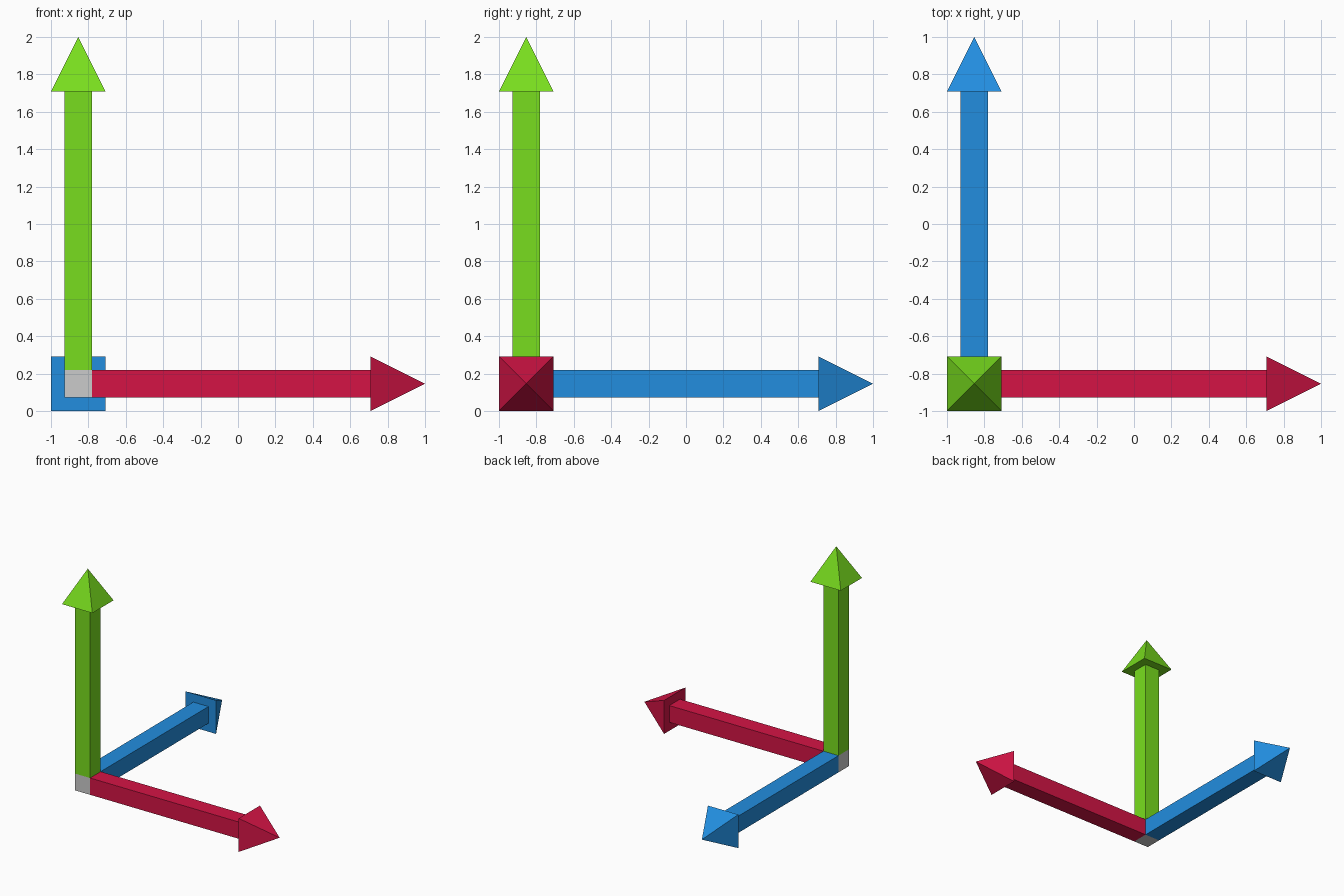
import bpy
import bmesh
from math import pi, sqrt
from mathutils import Matrix, Vector

if "Cube" in bpy.data.objects:
    bpy.data.objects.remove(bpy.data.objects["Cube"])

HUB = Vector((-0.8536, -0.8536, 0.1464))   # where the three axes meet
SHAFT = 0.1464                             # shaft thickness, also hub size
HEAD = 0.2929                              # head width and height
REACH = 1.8536                             # hub centre to arrow tip


def add_object(name, bm, matrix, material=None):
    mesh = bpy.data.meshes.new(name)
    bm.transform(matrix)
    bm.normal_update()
    bm.to_mesh(mesh)
    bm.free()
    if material:
        mesh.materials.append(material)
    obj = bpy.data.objects.new(name, mesh)
    bpy.context.collection.objects.link(obj)
    return obj


def add_box(name, size, matrix, material=None):
    bm = bmesh.new()
    bmesh.ops.create_cube(bm, size=1)
    bmesh.ops.scale(bm, vec=size, verts=bm.verts)
    return add_object(name, bm, matrix, material)


def add_arrow(name, color, rotation):
    mat = bpy.data.materials.new(name + "_paint")
    mat.diffuse_color = (*color, 1)
    mat.use_nodes = True
    mat.node_tree.nodes["Principled BSDF"].inputs["Base Color"].default_value = mat.diffuse_color
    place = Matrix.Translation(HUB) @ rotation

    # Square shaft from the hub face to the base of the head
    start, end = SHAFT / 2, REACH - HEAD
    add_box(name + "_shaft", (SHAFT, SHAFT, end - start),
            place @ Matrix.Translation((0, 0, (start + end) / 2)), mat)

    # Four-sided pyramid head
    bm = bmesh.new()
    bmesh.ops.create_cone(bm, cap_ends=True, segments=4, depth=HEAD,
                          radius1=HEAD / sqrt(2), radius2=0)
    bmesh.ops.remove_doubles(bm, verts=bm.verts, dist=1e-5)
    # Turn the pyramid only if its corners lie on the axes
    if min(abs(v.co.x) for v in bm.verts if v.co.z < 0) < 0.01:
        bmesh.ops.rotate(bm, verts=bm.verts, matrix=Matrix.Rotation(pi / 4, 3, 'Z'))
    add_object(name + "_head", bm,
               place @ Matrix.Translation((0, 0, REACH - HEAD / 2)), mat)


# Grey hub cube
add_box("hub", (SHAFT, SHAFT, SHAFT), Matrix.Translation(HUB))

# One arrow per axis
add_arrow("x_arrow", (0.66, 0.007, 0.06), Matrix.Rotation(pi / 2, 4, 'Y'))
add_arrow("y_arrow", (0.016, 0.27, 0.74), Matrix.Rotation(-pi / 2, 4, 'X'))
add_arrow("z_arrow", (0.19, 0.73, 0.013), Matrix.Identity(4))
